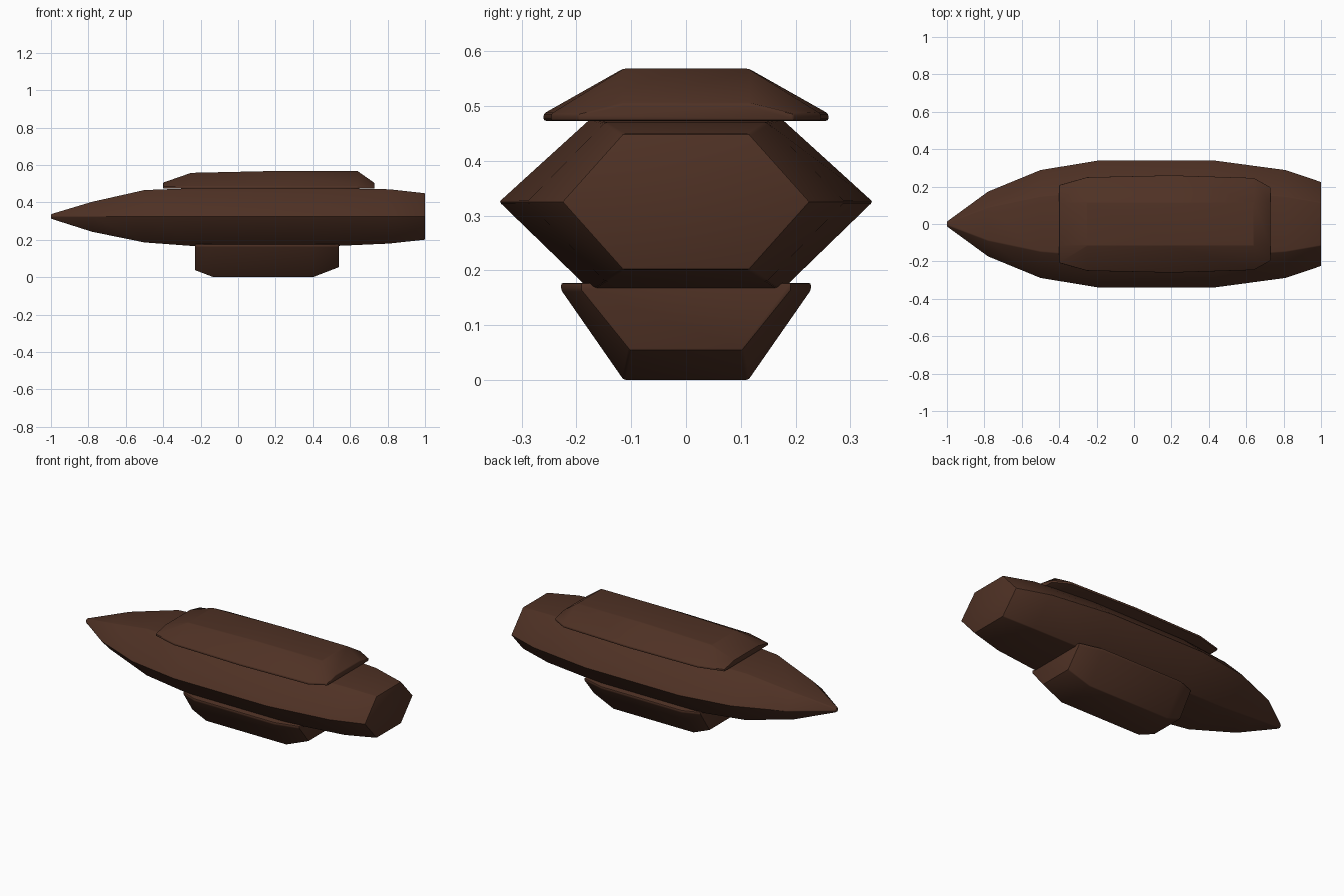
import bpy, bmesh, math

if "Cube" in bpy.data.objects:
    bpy.data.objects.remove(bpy.data.objects["Cube"])

brown = bpy.data.materials.new("dark_brown")
brown.diffuse_color = (0.078, 0.031, 0.018, 1)
brown.use_nodes = True
brown.node_tree.nodes["Principled BSDF"].inputs["Base Color"].default_value = brown.diffuse_color


def loft(name, sections, bevel):
    """Skin matching closed rings of points and soften the hard edges."""
    bm = bmesh.new()
    rings = [[bm.verts.new(p) for p in s] for s in sections]
    n = len(rings[0])
    for a, b in zip(rings, rings[1:]):
        for i in range(n):
            j = (i + 1) % n
            bm.faces.new((a[i], a[j], b[j], b[i]))
    bm.faces.new(rings[0])
    bm.faces.new(rings[-1])
    bmesh.ops.recalc_face_normals(bm, faces=bm.faces)
    me = bpy.data.meshes.new(name)
    bm.to_mesh(me)
    bm.free()
    me.materials.append(brown)
    ob = bpy.data.objects.new(name, me)
    bpy.context.collection.objects.link(ob)
    bpy.ops.object.select_all(action='DESELECT')
    bpy.context.view_layer.objects.active = ob
    ob.select_set(True)
    mod = ob.modifiers.new("soft_edges", 'BEVEL')
    mod.width = bevel
    mod.segments = 2
    mod.limit_method = 'ANGLE'
    mod.angle_limit = math.radians(25)
    bpy.ops.object.modifier_apply(modifier=mod.name)
    bpy.ops.object.shade_smooth_by_angle(angle=math.radians(30))
    return ob


def hull_ring(x, w, low, high):
    t, mid = w * 0.51, 0.325
    return [(x, -w, mid), (x, -t, low), (x, t, low),
            (x, w, mid), (x, t, high), (x, -t, high)]


def block_ring(x, w, t, base, lip, end):
    return [(x, -w, base), (x, w, base), (x, w, lip),
            (x, t, end), (x, -t, end), (x, -w, lip)]


# Hexagonal pointed hull
loft("hull", [hull_ring(*s) for s in (
    (-1.00, 0.014, 0.313, 0.337),
    (-0.78, 0.175, 0.243, 0.403),
    (-0.50, 0.290, 0.186, 0.466),
    (-0.19, 0.341, 0.163, 0.477),
    (0.43, 0.341, 0.163, 0.477),
    (0.81, 0.290, 0.180, 0.470),
    (1.00, 0.226, 0.201, 0.449))], 0.004)

# Raised upper deck
loft("upper_deck", [block_ring(x, w, t, 0.473, 0.486, z) for x, w, t, z in (
    (-0.40, 0.208, 0.115, 0.506),
    (-0.25, 0.250, 0.115, 0.558),
    (0.20, 0.260, 0.115, 0.568),
    (0.64, 0.246, 0.115, 0.568),
    (0.73, 0.196, 0.115, 0.504))], 0.004)

# Lower keel pod
loft("keel_pod", [block_ring(x, w, t, 0.177, 0.164, z) for x, w, t, z in (
    (-0.23, 0.190, 0.105, 0.038),
    (-0.13, 0.228, 0.114, 0.000),
    (0.40, 0.228, 0.114, 0.000),
    (0.54, 0.192, 0.103, 0.054))], 0.004)
